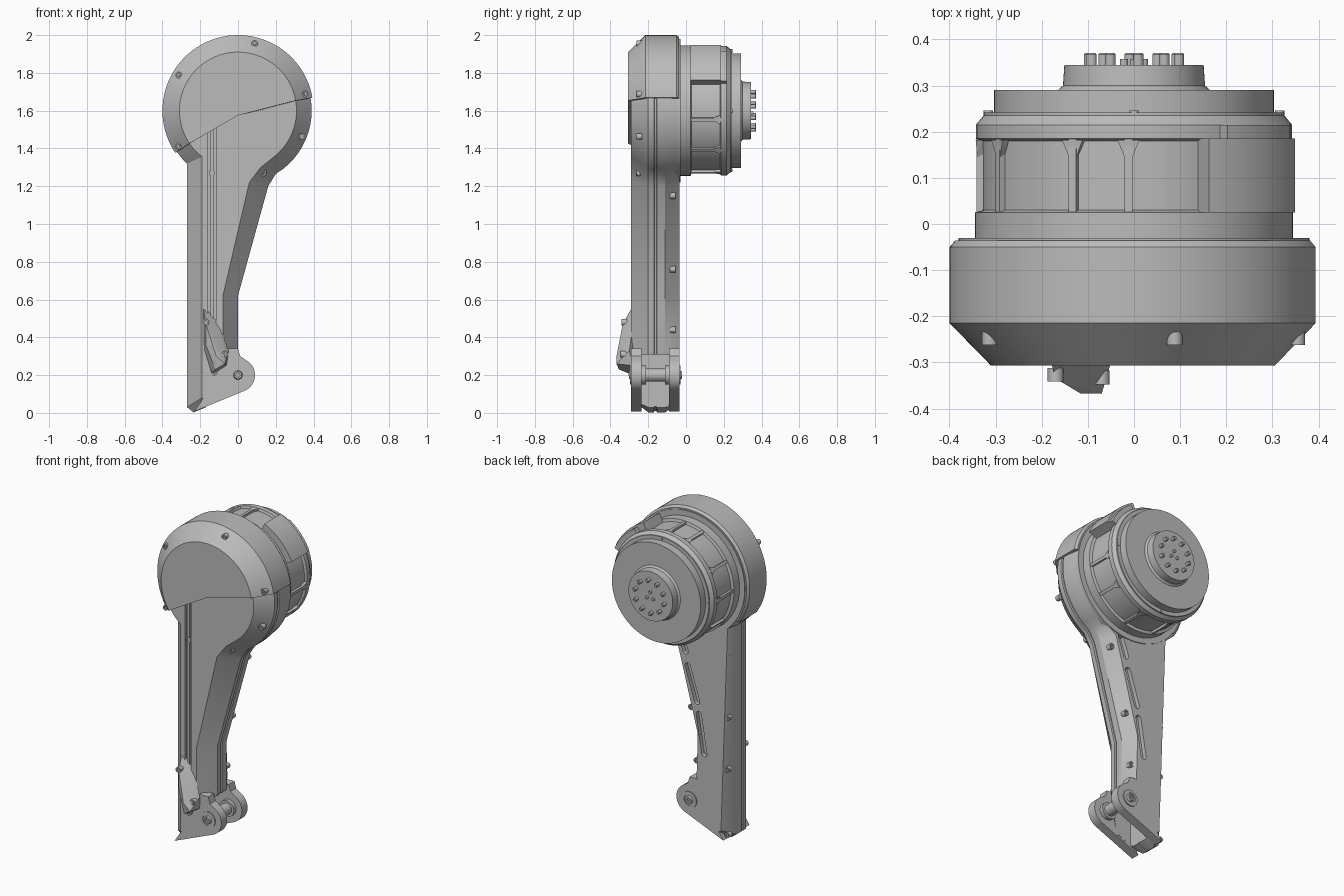
import bpy, bmesh
from math import sin, cos, radians, pi
from mathutils import Vector

cube = bpy.data.objects.get("Cube")
if cube:
    bpy.data.objects.remove(cube, do_unlink=True)

GREY = bpy.data.materials.new("mid grey metal")
GREY.use_nodes = True
GREY.diffuse_color = (0.5, 0.5, 0.5, 1)
GREY.node_tree.nodes["Principled BSDF"].inputs["Base Color"].default_value = (0.5, 0.5, 0.5, 1)
HUB_Z = 1.6
AXLE_Z = 0.2


def finish(name, bm):
    bmesh.ops.recalc_face_normals(bm, faces=bm.faces)
    mesh = bpy.data.meshes.new(name)
    bm.to_mesh(mesh)
    bm.free()
    mesh.materials.append(GREY)
    ob = bpy.data.objects.new(name, mesh)
    bpy.context.collection.objects.link(ob)
    return ob


def loft(name, sections):
    """Closed solid through (y, [(x, z), ...]) sections."""
    bm = bmesh.new()
    rings = [[bm.verts.new((x, y, z)) for x, z in pts] for y, pts in sections]
    n = len(rings[0])
    for a, b in zip(rings, rings[1:]):
        for i in range(n):
            j = (i + 1) % n
            bm.faces.new((a[i], a[j], b[j], b[i]))
    bm.faces.new(rings[0])
    bm.faces.new(rings[-1])
    return finish(name, bm)


def arc(r, a0, a1, n, cx=0, cz=HUB_Z):
    angles = [radians(a0 + (a1 - a0) * i / n) for i in range(n + 1)]
    return [(cx + r * cos(a), cz + r * sin(a)) for a in angles]


def lathe(name, profile, cx=0, cz=HUB_Z, n=64):
    return loft(name, [(y, arc(r, 0, 360 * (n - 1) / n, n - 1, cx, cz)) for r, y in profile])


def sector(name, a0, a1, r0, r1, y0, y1, n=10):
    pts = arc(r0, a0, a1, n) + arc(r1, a1, a0, n)
    return loft(name, [(y0, pts), (y1, pts)])


def box(name, x0, x1, y0, y1, z0, z1):
    pts = [(x0, z0), (x1, z0), (x1, z1), (x0, z1)]
    return loft(name, [(y0, pts), (y1, pts)])


def cut(ob, cutters):
    for c in cutters:
        m = ob.modifiers.new("cut", 'BOOLEAN')
        m.operation, m.solver, m.object = 'DIFFERENCE', 'EXACT', c
    bpy.context.view_layer.update()
    deps = bpy.context.evaluated_depsgraph_get()
    mesh = bpy.data.meshes.new_from_object(ob.evaluated_get(deps))
    ob.modifiers.clear()
    ob.data = mesh
    for c in cutters:
        bpy.data.objects.remove(c, do_unlink=True)


# Arm casing: outer outline, front inset outline, share of inset used at the back
edge = [((-.27, .03), (-.19, .08), .7), ((-.235, .003), (-.17, .07), .7),
        ((-.06, .075), (-.09, .11), .3), ((0, .33), (-.08, .38), .6),
        ((0, .62), (-.08, .62), .7), ((.16, 1.2), (.06, 1.22), .6),
        ((.2, 1.265), (.12, 1.3), .3)]
edge += [(o, i, .15) for o, i in zip(arc(.39, -52, 226, 48), arc(.31, -52, 232, 48))]


def outline(share):
    return [(o[0] + (i[0] - o[0]) * share, o[1] + (i[1] - o[1]) * share) for o, i, _ in edge]


back = [(o[0] + (i[0] - o[0]) * k, o[1] + (i[1] - o[1]) * k) for o, i, k in edge]
full, seam = outline(0), outline(.1)
arm = loft("arm_casing", [(-.29, outline(1)), (-.2, full), (-.17, full), (-.167, seam),
                          (-.157, seam), (-.154, full), (-.11, full), (-.035, back)])

# Fork gap, front groove and the three rear slots
cutters = [box("fork_gap_cutter", -.17, .3, -.235, -.09, -.1, .31),
           box("groove_cutter", -.16, -.117, -.4, -.272, .45, 1.62)]
for z0, z1 in ((.49, .76), (.8, 1.04), (1.09, 1.25)):
    x0, x1 = (max(0, z - .62) * .27 - .1 for z in (z0, z1))
    pts = arc(.018, 165, 345, 8, x0, z0 + .018) + arc(.018, -15, 165, 8, x1, z1 - .018)
    cutters.append(loft("slot_cutter", [(-.06, pts), (.1, pts)]))
cut(arm, cutters)
box("groove_rail", -.146, -.131, -.284, -.268, .46, 1.5)

# Fork cheeks with boss rings and the axle
cheek = [(-.23, .008)] + arc(.09, -68, 62, 16, 0, AXLE_Z)
cheek += [(.012, .3), (0, .34), (-.06, .34), (-.19, .07)]
for side, y0, y1 in (("front", -.29, -.235), ("rear", -.09, -.035)):
    loft(side + "_fork_cheek", [(y0, cheek), (y1, cheek)])
lathe("axle", [(.035, -.24), (.035, -.085)], 0, AXLE_Z, 32)
for side, y, d in (("front", -.29, -1), ("rear", -.035, 1)):
    lathe(side + "_axle_boss", [(.05, y - .01 * d), (.05, y + .006 * d), (.034, y + .006 * d),
                                (.034, y + .002 * d), (.024, y + .002 * d),
                                (.02, y + .013 * d), (.01, y + .013 * d),
                                (.01, y + .004 * d)], 0, AXLE_Z, 32)
for y in (-.225, -.1):
    lathe("axle_washer", [(.05, y - .012), (.05, y + .012)], 0, AXLE_Z, 32)

# Bevelled cover over the upper part of the head, split along a bent line
def cover(r):
    return arc(r, 10, 214, 56) + [(0, 1.575)]


loft("head_cover", [(-.307, cover(.31)), (-.215, cover(.4)), (-.05, cover(.4)), (-.036, cover(.388))])
lathe("head_rear_collar", [(.38, -.06), (.38, -.03)])

# Motor housing, rear disc and hub
lathe("motor_housing", [(.345, -.04), (.345, .025), (.328, .03), (.328, .18), (.343, .185),
                        (.343, .215), (.326, .235), (.326, .242), (.303, .242),
                        (.303, .29), (.165, .29), (.154, .3), (.151, .345)], n=80)
sector("motor_side_lug", 25, 65, .3, .385, .025, .185)
sector("motor_lug_flange", 25, 57, .3, .372, .185, .215)
for a in (-75, -38, -8, 92, 113, 150, 180, 216, 250):
    sector("housing_rib", a - 1.5, a + 1.5, .31, .342, .025, .185, 2)
    bm = bmesh.new()
    for t, r, y in ((-4, .344, .182), (4, .344, .182), (-4, .32, .182), (4, .32, .182),
                    (-1.5, .34, .145), (1.5, .34, .145), (0, .32, .14)):
        t = radians(a + t)
        bm.verts.new((r * cos(t), y, HUB_Z + r * sin(t)))
    bmesh.ops.convex_hull(bm, input=bm.verts)
    finish("rib_gusset", bm)
for a in (0, 90, 180, 270):
    t = radians(a)
    lathe("ring_screw", [(.01, .22), (.01, .246)], .316 * cos(t), HUB_Z + .316 * sin(t), 12)

# Drive pins and centre dowels on the hub
for i in range(10):
    t = 2 * pi * (i + .35) / 10
    lathe("drive_pin", [(.011, .34), (.011, .368), (.008, .371)], .1 * cos(t), HUB_Z + .1 * sin(t), 14)
for a in (90, 210, 330):
    t = radians(a)
    lathe("centre_dowel", [(.009, .34), (.009, .358)], .025 * cos(t), HUB_Z + .025 * sin(t), 12)

# Faceted stop block on the lower front
bm = bmesh.new()
for p in ((-.185, -.28, .57), (-.17, -.335, .47), (-.1, -.28, .47), (-.17, -.335, .36),
          (-.115, -.368, .3), (-.07, -.368, .26), (-.05, -.3, .33), (-.06, -.28, .25),
          (-.18, -.28, .33), (-.12, -.355, .23), (-.14, -.28, .2)):
    bm.verts.new(p)
bmesh.ops.convex_hull(bm, input=bm.verts)
finish("stop_block", bm)

# Screws on the bevels, front and rear
def screw(name, x, z, tip, d):
    lathe(name, [(.017, tip - .03 * d), (.017, tip), (.009, tip), (.009, tip - .008 * d)], x, z, 16)


for a in (14, 76, 149, 211, -22):
    t = radians(a)
    screw("bevel_screw", .365 * cos(t), HUB_Z + .365 * sin(t), -.262, -1)
for x, z, y in ((.135, 1.27, -.262), (-.138, 1.27, -.288), (-.17, .48, -.342),
                (-.07, .31, -.348), (-.125, .215, -.305)):
    screw("front_screw", x, z, y, -1)
for z in (.44, .76, 1.15):
    screw("left_rear_screw", max(0, z - .62) * .27 - .03, z, -.055, 1)
for z in (.035, .44, .76, 1.15):
    screw("right_rear_screw", -.24, z, -.055, 1)

# Smooth round surfaces, keep the machined edges crisp
bpy.ops.object.select_all(action='DESELECT')
for ob in bpy.context.collection.objects:
    if ob.type == 'MESH' and ob.data.materials and ob.data.materials[0] == GREY:
        ob.select_set(True)
        bpy.context.view_layer.objects.active = ob
bpy.ops.object.shade_smooth_by_angle(angle=radians(25))
